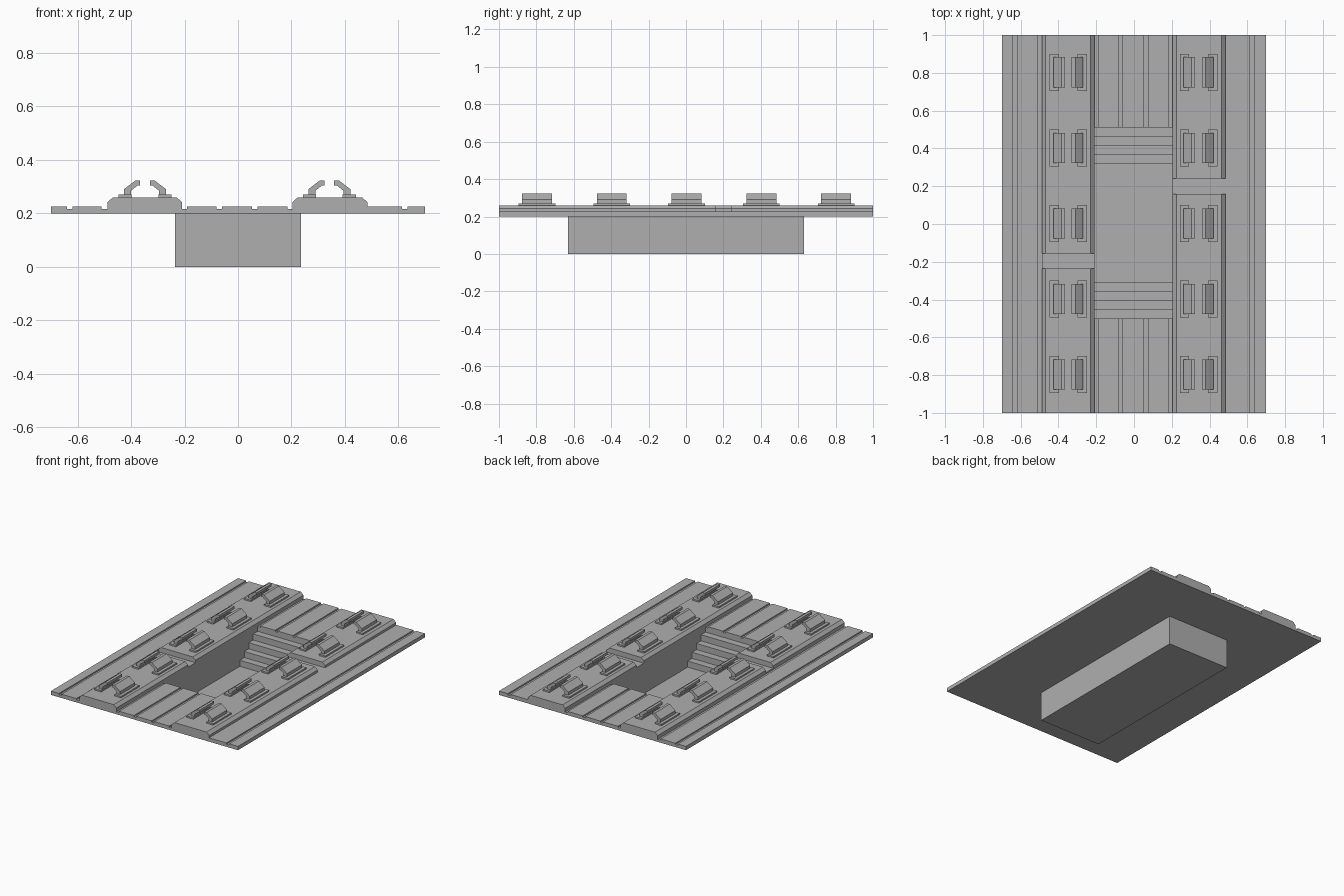
import bpy
import bmesh

cube = bpy.data.objects.get("Cube")
if cube:
    bpy.data.objects.remove(cube, do_unlink=True)

grey = bpy.data.materials.new("concrete_grey")
grey.use_nodes = True
grey.diffuse_color = (0.43, 0.43, 0.43, 1)
grey.node_tree.nodes["Principled BSDF"].inputs["Base Color"].default_value = (0.43, 0.43, 0.43, 1)

BASE, TOP, GROOVE, BED = 0.2, 0.226, 0.217, 0.26
PIT_L, PIT_R, PIT_FLOOR = -0.21, 0.204, 0.02


def extrude(name, profile, start, end, axis="y"):
    """Extrude a closed (horizontal, z) profile along x or y."""
    bm = bmesh.new()

    def point(p, t):
        return (p[0], t, p[1]) if axis == "y" else (t, p[0], p[1])

    rings = [[bm.verts.new(point(p, t)) for p in profile] for t in (start, end)]
    for ring in rings:
        bm.faces.new(ring)
    n = len(profile)
    for i in range(n):
        j = (i + 1) % n
        bm.faces.new((rings[0][i], rings[0][j], rings[1][j], rings[1][i]))
    bmesh.ops.recalc_face_normals(bm, faces=bm.faces)
    mesh = bpy.data.meshes.new(name)
    bm.to_mesh(mesh)
    bm.free()
    mesh.materials.append(grey)
    obj = bpy.data.objects.new(name, mesh)
    bpy.context.collection.objects.link(obj)
    return obj


def box(name, x0, x1, y0, y1, z0, z1):
    return extrude(name, [(x0, z0), (x1, z0), (x1, z1), (x0, z1)], y0, y1)


def grooved(x0, x1, grooves):
    """Slab cross-section with shallow channels in its top."""
    profile = [(x1, BASE), (x0, BASE)]
    x = x0
    for a, b in grooves:
        if a > x0:
            profile.append((a, TOP))
        profile += [(a, GROOVE), (b, GROOVE)]
        if b < x1:
            profile.append((b, TOP))
    if grooves[0][0] > x0:
        profile.insert(2, (x0, TOP))
    if grooves[-1][1] < x1:
        profile.append((x1, TOP))
    return profile


# Slab: two long sides and a centre strip broken by the pit
extrude("right_slab", grooved(-0.7, PIT_L, [(-0.64, -0.62), (-0.51, -0.488)]), -1, 1)
extrude("left_slab", grooved(PIT_R, 0.7, [(0.613, 0.634)]), -1, 1)
centre = grooved(PIT_L, PIT_R, [(PIT_L, -0.19), (-0.08, -0.06), (0.053, 0.073), (0.185, PIT_R)])
extrude("front_centre_slab", centre, -1, -0.5)
extrude("back_centre_slab", centre, 0.51, 1)

# Sunken pit: floor, side walls and a staircase at each end
box("pit_floor", PIT_L, PIT_R, -0.63, 0.63, 0, PIT_FLOOR)
box("pit_right_wall", -0.235, PIT_L, -0.63, 0.63, 0, BASE)
box("pit_left_wall", PIT_R, 0.235, -0.63, 0.63, 0, BASE)


def stairs(name, side, edge):
    rise, tread = (TOP - PIT_FLOOR) / 5, 0.0475
    profile = [(side * 0.63, 0), (side * 0.63, BASE), (side * edge, BASE)]
    for i in range(4):
        z = TOP - rise * (i + 1)
        profile += [(side * (edge - tread * i), z), (side * (edge - tread * (i + 1)), z)]
    profile.append((side * (edge - tread * 4), 0))
    extrude(name, profile, PIT_L, PIT_R, "x")


stairs("back_stairs", 1, 0.51)
stairs("front_stairs", -1, 0.5)


# Raised beds, each split by a cross channel
def bed(name, x0, x1, gap0, gap1):
    profile = [(x0, GROOVE), (x0, 0.242), (x0 + 0.02, BED),
               (x1 - 0.02, BED), (x1, 0.242), (x1, GROOVE)]
    extrude(name + "_front", profile, -1, gap0)
    extrude(name + "_back", profile, gap1, 1)


bed("right_bed", -0.488, PIT_L, -0.235, -0.155)
bed("left_bed", PIT_R, 0.484, 0.16, 0.24)

# Paired clamps on foot plates along both beds
CLAW = [(0.079, 0.27), (0.079, 0.29), (0.037, 0.322), (0.018, 0.322),
        (0.018, 0.305), (0.027, 0.305), (0.052, 0.285), (0.052, 0.27)]
for label, cx in (("right", -0.348), ("left", 0.342)):
    for row in range(5):
        y = -0.797 + 0.4 * row
        for part, side in (("inner", 1), ("outer", -1)):
            tag = f"{label}_{part}_{row + 1}"
            a, b = sorted((cx + side * 0.05, cx + side * 0.099))
            box("foot_plate_" + tag, a, b, y - 0.098, y + 0.098, BED - 0.005, 0.27)
            extrude("clamp_" + tag, [(cx + side * x, z) for x, z in CLAW], y - 0.08, y + 0.08)
